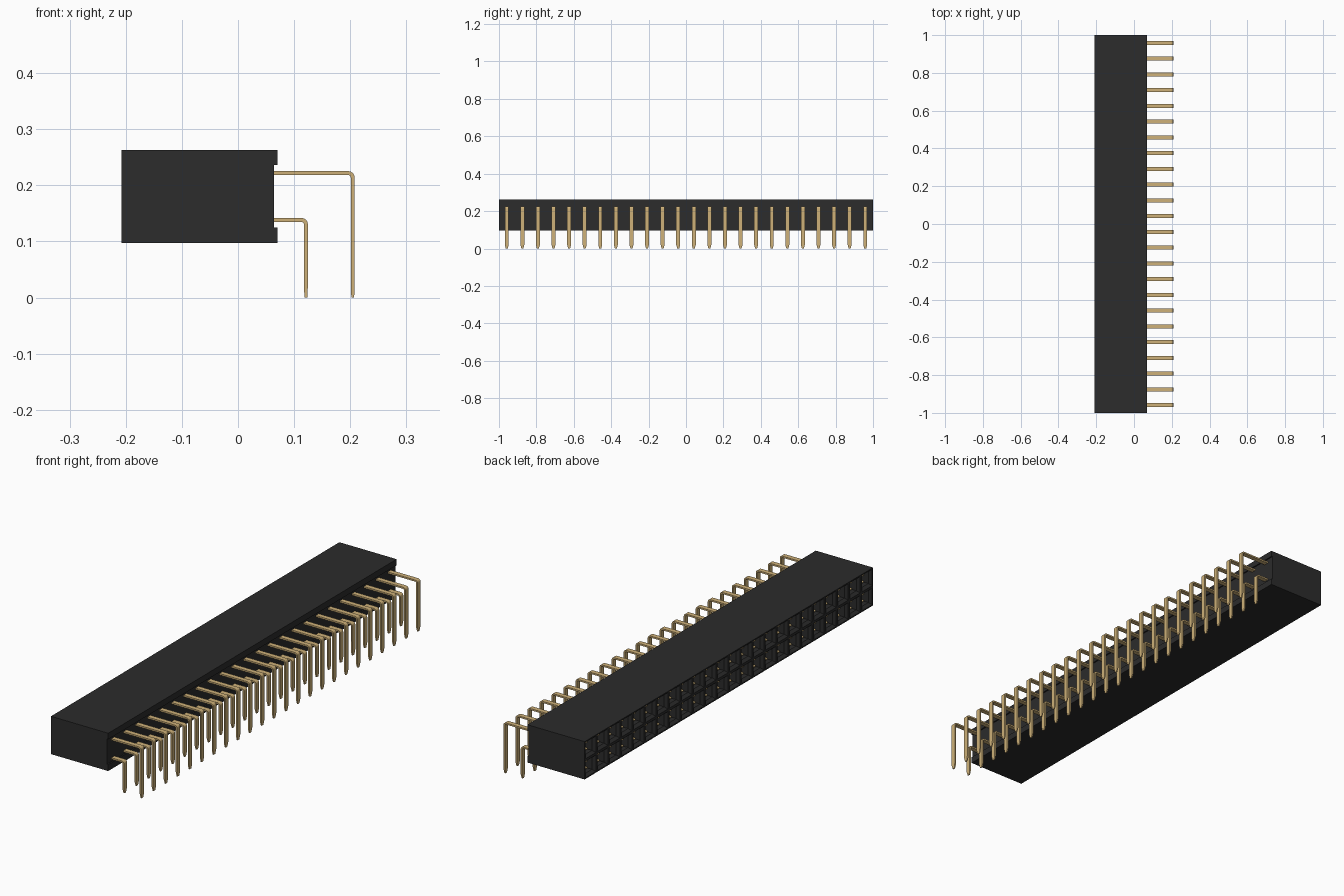
import bpy, bmesh, math
from mathutils import Vector

cube = bpy.data.objects.get("Cube")
if cube:
    bpy.data.objects.remove(cube)

COUNT = 24
PITCH = 2 / COUNT
MID_Z = 0.18
ROWS = (MID_Z - PITCH / 2, MID_Z + PITCH / 2)
FRONT_X = -0.208


def material(name, color):
    m = bpy.data.materials.new(name)
    m.use_nodes = True
    m.diffuse_color = color
    m.node_tree.nodes["Principled BSDF"].inputs["Base Color"].default_value = color
    return m


BLACK = material("black plastic", (0.025, 0.025, 0.025, 1))
GOLD = material("gold metal", (0.62, 0.44, 0.19, 1))


def make_object(name, bm, mat):
    bmesh.ops.recalc_face_normals(bm, faces=bm.faces)
    mesh = bpy.data.meshes.new(name)
    bm.to_mesh(mesh)
    bm.free()
    mesh.materials.append(mat)
    obj = bpy.data.objects.new(name, mesh)
    bpy.context.collection.objects.link(obj)
    return obj


def extrude_profile(bm, points, y, width):
    """Extrude an x-z outline to a given width centred on y."""
    verts = [bm.verts.new((px, y - width / 2, pz)) for px, pz in points]
    face = bm.faces.new(verts)
    ext = bmesh.ops.extrude_face_region(bm, geom=[face])["geom"]
    moved = [v for v in ext if isinstance(v, bmesh.types.BMVert)]
    bmesh.ops.translate(bm, verts=moved, vec=(0, width, 0))
    return verts + moved


def strip_outline(path, thick):
    """Give an x-z centre line a constant thickness."""
    pts = [Vector(p) for p in path]
    left, right = [], []
    for i, p in enumerate(pts):
        before = (p - pts[i - 1]).normalized() if i else None
        after = (pts[i + 1] - p).normalized() if i < len(pts) - 1 else None
        d = ((before or after) + (after or before)).normalized()
        n = Vector((-d.y, d.x)) * thick / 2
        left.append(p + n)
        right.append(p - n)
    return left + right[::-1]


def positions():
    return [(i - (COUNT - 1) / 2) * PITCH for i in range(COUNT)]


# Housing with a shallow channel along the pin side
bm = bmesh.new()
extrude_profile(bm, [(FRONT_X, 0.097), (0.07, 0.097), (0.07, 0.125), (0.064, 0.125),
                     (0.064, 0.236), (0.07, 0.236), (0.07, 0.263), (FRONT_X, 0.263)], 0, 2)
housing = make_object("housing", bm, BLACK)

# Square sockets with flared mouths
bm = bmesh.new()
for y in positions():
    for z in ROWS:
        rings = []
        for x, h in ((FRONT_X - 0.01, 0.036), (FRONT_X, 0.036), (FRONT_X + 0.012, 0.026), (0.03, 0.026)):
            rings.append([bm.verts.new((x, y + a * h, z + b * h))
                          for a, b in ((-1, -1), (1, -1), (1, 1), (-1, 1))])
        for r, s in zip(rings, rings[1:]):
            for k in range(4):
                bm.faces.new((r[k], r[(k + 1) % 4], s[(k + 1) % 4], s[k]))
        bm.faces.new(rings[0])
        bm.faces.new(rings[-1])
cutter = make_object("socket_cutter", bm, BLACK)
cutter.hide_render = True
cutter.hide_set(True)
cut = housing.modifiers.new("sockets", 'BOOLEAN')
cut.object = cutter
cut.solver = 'EXACT'
bpy.context.view_layer.objects.active = housing
bpy.ops.object.modifier_apply(modifier=cut.name)
bpy.data.objects.remove(cutter)

# Bent flat pins and the spring leaves inside the sockets
THICK, WIDTH, BEND = 0.007, 0.021, 0.008
for row, (z, drop_x) in enumerate(zip(ROWS, (0.121, 0.2045))):
    label = ("lower", "upper")[row]
    arc = [(drop_x - BEND + BEND * math.sin(t * math.pi / 8),
            z - BEND + BEND * math.cos(t * math.pi / 8)) for t in range(5)]
    path = [(0.02, z)] + arc + [(drop_x, 0.02), (drop_x, 0)]
    bm = bmesh.new()
    for y in positions():
        for v in extrude_profile(bm, strip_outline(path, THICK), y, WIDTH):
            if v.co.z < 0.001:
                v.co.y = y + (v.co.y - y) * 0.5
                v.co.x = drop_x + (v.co.x - drop_x) * 0.7
    make_object(label + "_pins", bm, GOLD)

    bm = bmesh.new()
    for y in positions():
        for side in (-1, 1):
            leaf = [(0.03, z + side * 0.018), (-0.11, z + side * 0.018),
                    (-0.16, z + side * 0.008), (-0.185, z + side * 0.016)]
            extrude_profile(bm, strip_outline(leaf, 0.005), y, WIDTH)
    make_object(label + "_contacts", bm, GOLD)
